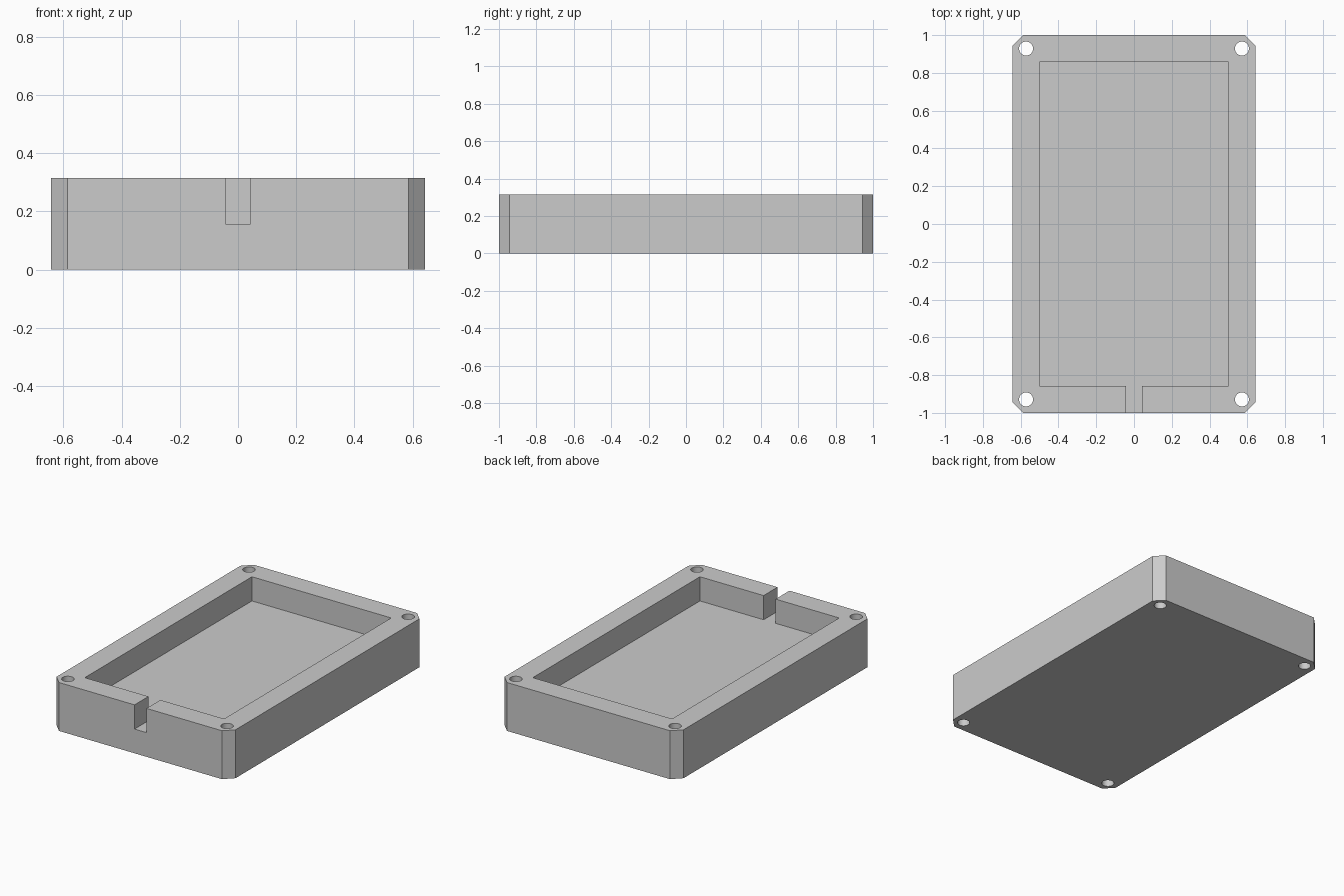
import bpy, bmesh, math

if "Cube" in bpy.data.objects:
    bpy.data.objects.remove(bpy.data.objects["Cube"])

U = 1 / 70                       # design unit
HX, HY, H = 45 * U, 1.0, 22 * U  # half width, half length, height
FLOOR = 11 * U                   # pocket floor height
CH = 4 * U                       # corner chamfer


def prism(name, outline, z0, z1):
    """Extrude a closed counter-clockwise xy outline from z0 to z1."""
    bm = bmesh.new()
    face = bm.faces.new([bm.verts.new((x, y, z0)) for x, y in outline])
    ext = bmesh.ops.extrude_face_region(bm, geom=[face])
    top = [v for v in ext["geom"] if isinstance(v, bmesh.types.BMVert)]
    bmesh.ops.translate(bm, verts=top, vec=(0, 0, z1 - z0))
    bmesh.ops.recalc_face_normals(bm, faces=bm.faces[:])
    mesh = bpy.data.meshes.new(name)
    bm.to_mesh(mesh)
    bm.free()
    obj = bpy.data.objects.new(name, mesh)
    bpy.context.collection.objects.link(obj)
    return obj


def cut(target, cutter):
    """Subtract the cutter, then remove it."""
    cutter.hide_render = True
    mod = target.modifiers.new("cut", 'BOOLEAN')
    mod.operation = 'DIFFERENCE'
    mod.solver = 'EXACT'
    mod.object = cutter
    bpy.context.view_layer.objects.active = target
    bpy.ops.object.modifier_apply(modifier=mod.name)
    bpy.data.objects.remove(cutter)


# Chamfered enclosure block
tray = prism("enclosure_base", [
    (-HX + CH, -HY), (HX - CH, -HY), (HX, -HY + CH), (HX, HY - CH),
    (HX - CH, HY), (-HX + CH, HY), (-HX, HY - CH), (-HX, -HY + CH)], 0, H)

# Pocket with the cable slot running out through the front wall
px, py, s = 35 * U, 60 * U, 3 * U
cut(tray, prism("pocket_cutter", [
    (-s, -1.2), (s, -1.2), (s, -py), (px, -py),
    (px, py), (-px, py), (-px, -py), (-s, -py)], FLOOR, H + 0.2))

# Screw holes through the four corners
R, N = 2.6 * U, 32
for sx in (-1, 1):
    for sy in (-1, 1):
        ring = [(sx * 40 * U + R * math.cos(2 * math.pi * i / N),
                 sy * 65 * U + R * math.sin(2 * math.pi * i / N)) for i in range(N)]
        cut(tray, prism("hole_cutter", ring, -0.1, H + 0.1))

# Plain grey material
grey = bpy.data.materials.new("grey")
grey.diffuse_color = (0.6, 0.6, 0.6, 1)
grey.use_nodes = True
grey.node_tree.nodes["Principled BSDF"].inputs["Base Color"].default_value = grey.diffuse_color
tray.data.materials.clear()
tray.data.materials.append(grey)
for p in tray.data.polygons:
    p.material_index = 0

# Smooth the hole walls, keep the edges sharp
tray.select_set(True)
bpy.context.view_layer.objects.active = tray
bpy.ops.object.shade_smooth_by_angle(angle=math.radians(30))
